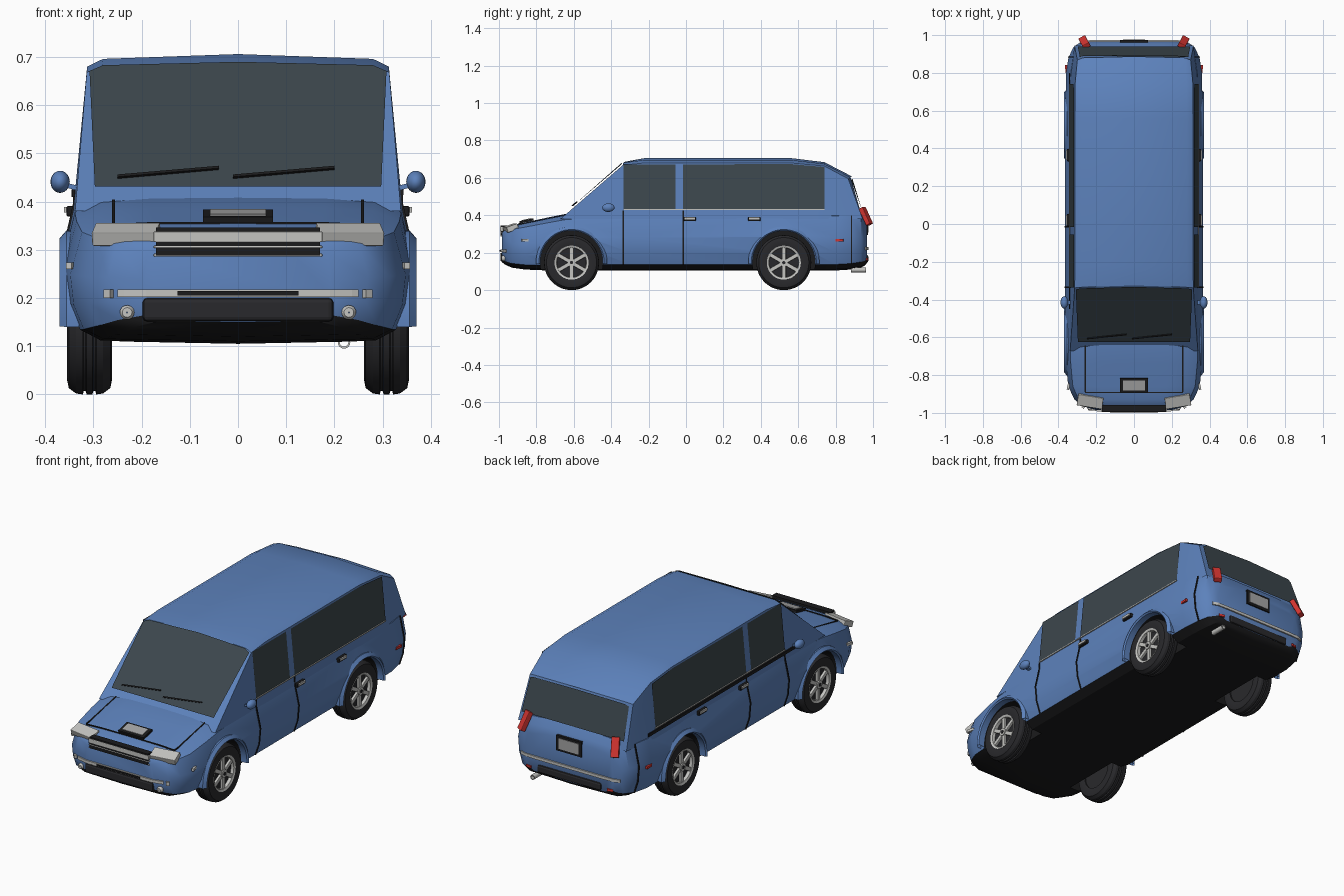
import bpy, bmesh
from math import sin, cos, pi, radians
from mathutils import Vector, Euler

if "Cube" in bpy.data.objects:
    bpy.data.objects.remove(bpy.data.objects["Cube"])


def material(name, rgb):
    m = bpy.data.materials.new(name)
    m.use_nodes = True
    m.diffuse_color = (*rgb, 1)
    m.node_tree.nodes["Principled BSDF"].inputs["Base Color"].default_value = (*rgb, 1)
    return m


BLUE = material("blue paint", (.108, .222, .5))
GLASS = material("tinted glass", (.045, .062, .073))
BLACK = material("black trim", (.011, .011, .012))
TYRE = material("tyre rubber", (.022, .022, .025))
SILVER = material("silver", (.55, .55, .53))
GREY = material("plate grey", (.38, .38, .38))
RED = material("red lamp", (.65, .035, .03))


def build(name, verts, faces, *mats, smooth=True):
    me = bpy.data.meshes.new(name)
    me.from_pydata([tuple(v) for v in verts], [], faces)
    bm = bmesh.new()
    bm.from_mesh(me)
    bmesh.ops.recalc_face_normals(bm, faces=bm.faces)
    bm.to_mesh(me)
    bm.free()
    for m in mats:
        me.materials.append(m)
    ob = bpy.data.objects.new(name, me)
    bpy.context.collection.objects.link(ob)
    if smooth:
        shade(ob)
    return ob


def shade(ob):
    bpy.ops.object.select_all(action='DESELECT')
    ob.select_set(True)
    bpy.context.view_layer.objects.active = ob
    bpy.ops.object.shade_smooth_by_angle(angle=radians(28))


def box(name, centre, size, mat, rot=(0, 0, 0), bevel=0):
    e = Euler([radians(a) for a in rot])
    h = Vector(size) / 2
    signs = [(x, y, z) for x in (-1, 1) for y in (-1, 1) for z in (-1, 1)]
    verts = [Vector(centre) + (e.to_matrix() @ Vector([a * b for a, b in zip(s, h)])) for s in signs]
    ob = build(name, verts, [(0, 1, 3, 2), (4, 6, 7, 5), (0, 4, 5, 1), (2, 3, 7, 6),
                             (0, 2, 6, 4), (1, 5, 7, 3)], mat, smooth=False)
    if bevel:
        b = ob.modifiers.new("rounded", 'BEVEL')
        b.width, b.segments = bevel, 2
    return ob


def strip(name, points, across, mat, thick=.006):
    """Thin band that follows points, with its width along one vector."""
    a = Vector(across) / 2
    verts = [Vector(p) + s * a for p in points for s in (-1, 1)]
    faces = [(2 * i, 2 * i + 1, 2 * i + 3, 2 * i + 2) for i in range(len(points) - 1)]
    ob = build(name, verts, faces, mat, smooth=False)
    so = ob.modifiers.new("thickness", 'SOLIDIFY')
    so.thickness, so.offset = thick, 0
    return ob


def lathe(name, profile, centre, mat, axis='x', a0=0, a1=2 * pi, n=40):
    """Spin (radius, offset) pairs round an axis through centre."""
    full = a1 - a0 > 6.28
    rows = n if full else n + 1
    k = len(profile)
    verts, faces = [], []
    for i in range(rows):
        a = a0 + (a1 - a0) * i / n
        for r, t in profile:
            off = (t, r * cos(a), r * sin(a)) if axis == 'x' else (r * cos(a), t, r * sin(a))
            verts.append(Vector(centre) + Vector(off))
    for i in range(n):
        j = (i + 1) % rows
        faces += [(i * k + p, i * k + (p + 1) % k, j * k + (p + 1) % k, j * k + p) for p in range(k)]
    return build(name, verts, faces, mat)


def disc(name, r, t0, t1, centre, mat, axis='x', n=32):
    return lathe(name, [(.0005, t0), (r, t0), (r, t1), (.0005, t1)], centre, mat, axis, n=n)


def both(points):
    """Mirror a half path over x = 0."""
    return [(-x, y, z) for x, y, z in reversed(points)] + list(points)


# Lower body: cross-sections lofted from nose to tail
SECTION = [(0, 1), (.5, .995), (.78, .975), (.93, .9), (1, .55), (.98, .3), (.92, .1), (.8, .02), (0, 0)]
STATIONS = [(-.985, .2, .15, .31), (-.965, .27, .135, .33), (-.93, .315, .12, .347), (-.86, .348, .11, .362),
            (-.74, .36, .105, .388), (-.64, .364, .105, .408), (-.3, .364, .105, .425), (.5, .364, .105, .43),
            (.8, .36, .105, .43), (.88, .347, .11, .43), (.935, .322, .12, .425), (.955, .295, .13, .39),
            (.967, .26, .145, .36)]


def section(w, zb, zt):
    return [(w * fx, zb + (zt - zb) * fz) for fx, fz in SECTION]


verts, faces = [], []
for y, w, zb, zt in STATIONS:
    half = section(w, zb, zt)
    verts += [(x, y, z) for x, z in half + [(-x, z) for x, z in half[-2:0:-1]]]
n = 2 * len(SECTION) - 2
for i in range(len(STATIONS) - 1):
    faces += [(i * n + p, i * n + (p + 1) % n, (i + 1) * n + (p + 1) % n, (i + 1) * n + p) for p in range(n)]
faces += [tuple(range(n)), tuple(range(len(verts) - n, len(verts)))]
body = build("lower_body", verts, faces, BLUE, BLACK, smooth=False)
for f in body.data.polygons:
    low = max(body.data.vertices[v].co.z for v in f.vertices)
    f.material_index = int(low < .18)

# Wheel wells cut from the body, with dark linings
WHEELS = [(s, y) for s in (1, -1) for y in (-.612, .523)]
cutters = []
for s, y in WHEELS:
    c = disc("well_cutter", .168, s * .23, s * .5, (0, y, .15), BLUE, n=48)
    c.data.materials.append(BLACK)
    for f in c.data.polygons:
        f.material_index = 1
    c.hide_render = True
    cutters.append(c)
    m = body.modifiers.new("well", 'BOOLEAN')
    m.object, m.operation, m.solver = c, 'DIFFERENCE', 'EXACT'
bpy.context.view_layer.update()
cut = bpy.data.meshes.new_from_object(body.evaluated_get(bpy.context.evaluated_depsgraph_get()))
body.modifiers.clear()
body.data = cut
for c in cutters:
    bpy.data.objects.remove(c)
shade(body)

# Cabin: base, shoulder, eave and ridge points at each station
CABIN = [[(.338, -.672, .38), (.314, -.338, .668), (.282, -.335, .681), (0, -.325, .687)],
         [(.342, -.22, .38), (.313, -.22, .68), (.28, -.22, .696), (0, -.22, .706)],
         [(.342, .56, .38), (.313, .56, .68), (.28, .56, .696), (0, .56, .706)],
         [(.342, .74, .38), (.312, .74, .663), (.278, .74, .675), (0, .74, .684)],
         [(.315, .945, .38), (.3, .868, .595), (.27, .88, .603), (0, .887, .608)]]
verts, faces = [], []
for row in CABIN:
    verts += row + [(-x, y, z) for x, y, z in row[2::-1]]
for i in range(4):
    faces += [(7 * i + p, 7 * i + p + 1, 7 * i + p + 8, 7 * i + p + 7) for p in range(6)]
faces += [tuple(range(7)), tuple(range(28, 35))]
build("cabin", verts, faces, BLUE)


def side_x(z):
    return .342 - (z - .38) * .029 / .3


# Windscreen, rear window and side windows
def pane(name, pts, offset):
    top = [Vector(p) + Vector(offset) for p in pts]
    build(name, top, [tuple(range(len(top)))], GLASS, smooth=False)


pane("windscreen", both([(.297, -.62, .425), (.308, -.34, .665), (.28, -.335, .677), (0, -.327, .684)]),
     (0, -.006, .006))
pane("rear_window", both([(.298, .934, .425), (.287, .877, .585), (.265, .883, .594), (0, .889, .6)]),
     (0, .007, .002))
for s in (1, -1):
    for name, y0, y1 in (("front_side_window", -.335, -.055), ("rear_side_window", -.015, .74)):
        top = [(y0, .672), (y1, .672)] if y1 < 0 else [(y0, .672), (.56, .674), (y1, .658)]
        outline = [(y1, .435), (y0, .435)] + top
        pane(name, [(s * side_x(z), y, z) for y, z in outline], (s * .004, 0, 0))
    strip("window_sill", [(s * .341, -.335, .432), (s * .341, .74, .432)], (0, 0, .005), SILVER)

    # Door seams, handles, markers and mirrors
    wall = [(s * (x + .001), z) for x, z in section(.364, .105, .427)[3:7]]
    for y in (-.335, -.015):
        strip("door_seam", [(s * .34, y, .425)] + [(x, y, z) for x, z in wall], (0, .007, 0), BLACK)
    strip("tail_seam", [(s * x, .885, z) for x, z in section(.347, .11, .43)[3:7]], (0, .006, 0), BLACK)
    for y in (.02, .365):
        box("door_handle", (s * .347, y, .38), (.018, .066, .022), BLACK, bevel=.004)
        box("door_handle_grip", (s * .355, y, .383), (.012, .054, .012), SILVER)
    box("front_marker", (s * .347, -.86, .267), (.012, .036, .014), SILVER, (0, 0, s * 13))
    box("rear_marker", (s * .358, .82, .267), (.012, .042, .013), RED, (0, 0, s * -5))
    bpy.ops.mesh.primitive_uv_sphere_add(segments=20, ring_count=12, location=(s * .369, -.415, .441))
    mirror = bpy.context.object
    mirror.name, mirror.scale = "door_mirror", (.02, .033, .023)
    mirror.data.materials.append(BLUE)
    shade(mirror)
    box("mirror_arm", (s * .345, -.415, .431), (.04, .02, .01), BLUE, (0, s * -15, 0))

    # Lamps
    box("headlamp", (s * .232, -.937, .332), (.135, .062, .03), SILVER, (20, 0, s * 9), .003)
    lathe("fog_lamp", [(.001, -.012), (.01, -.012), (.015, -.004), (.015, .04), (.001, .04)],
          (s * .23, -.975, .17), SILVER, 'y', n=20)
    box("bumper_marker", (s * .268, -.967, .209), (.016, .016, .018), SILVER, (0, 0, s * 35))
    box("tail_lamp", (s * .262, .962, .395), (.04, .026, .1), RED, (27, 0, s * -28), .004)

    # Bonnet seams
    strip("bonnet_seam", [(s * .258, y, z + .001) for y, z in
                          ((-.89, .352), (-.86, .356), (-.74, .38), (-.64, .401))], (.006, 0, 0), BLACK)

# Bonnet front seam, grille, bumper trim and front plate
strip("bonnet_front_seam", both([(.17, -.893, .355), (.258, -.893, .351)]), (0, .006, 0), BLACK)
box("grille_back", (0, -.975, .317), (.34, .035, .058), BLACK)
for z, h, d in ((.327, .022, .994), (.289, .006, .992), (.306, .005, .993)):
    box("grille_bar", (0, -d + .008, z), (.35, .016, h), SILVER, bevel=.002)
strip("bumper_strip", both([(.19, -.988, .21), (.235, -.978, .21), (.248, -.973, .21)]),
      (0, 0, .015), SILVER, .009)
strip("bumper_strip_inset", [(-.126, -.994, .21), (.126, -.994, .21)], (0, 0, .009), BLACK)
box("lower_intake", (0, -.973, .176), (.396, .04, .05), TYRE, bevel=.01)
box("front_plate_frame", (0, -.853, .37), (.146, .076, .012), BLACK, (12, 0, 0))
box("front_plate", (0, -.854, .376), (.116, .052, .007), GREY, (12, 0, 0))

# Tail plate, trim, bumper and exhaust
box("rear_plate_frame", (0, .967, .335), (.146, .014, .08), BLACK)
box("rear_plate", (0, .973, .335), (.116, .008, .056), GREY)
strip("rear_bumper_strip", both([(.2, .97, .222), (.262, .967, .222), (.288, .957, .222)]),
      (0, 0, .015), SILVER, .009)
box("rear_lower_insert", (0, .957, .168), (.37, .036, .042), TYRE, bevel=.01)
for s in (1, -1):
    box("rear_reflector", (s * .235, .962, .165), (.03, .02, .012), RED, (0, 0, s * -15))
lathe("exhaust", [(.009, -.04), (.013, -.04), (.013, .04), (.009, .04)], (.22, .922, .108), SILVER, 'y', n=16)

# Wipers and the dark moulding on the right flank
for x0 in (-.25, -.01):
    strip("wiper", [(x0, -.607, .452), (x0 + .21, -.585, .47)], (0, .004, .005), BLACK, .006)
strip("flank_moulding", [(-.341, -.45, .417), (-.342, .8, .417)], (0, 0, .016), BLACK, .006)

# Wheels: tyre, dark dish, rim ring, spokes and hub, with a body-colour arch lip
TYRE_HALF = [(.09, .042), (.115, .047), (.134, .043), (.145, .028), (.147, .014), (.14, .012), (.14, .008), (.147, .006)]
TREAD = TYRE_HALF + [(r, -t) for r, t in reversed(TYRE_HALF)]
for s, y in WHEELS:
    hub = (s * .308, y, .147)
    lathe("tyre", TREAD, hub, TYRE, n=48)
    disc("wheel_dish", .092, -s * .035, s * .024, hub, TYRE)
    lathe("rim_ring", [(.078, s * .02), (.08, s * .04), (.091, s * .044), (.092, s * .02)], hub, SILVER)
    for k in range(6):
        a = k * pi / 3 + pi / 6
        box("spoke", (hub[0] + s * .031, y + .046 * cos(a), hub[2] + .046 * sin(a)),
            (.014, .076, .021), SILVER, (k * 60 + 30, 0, 0), .003)
    disc("hub_cap", .021, s * .03, s * .043, hub, SILVER, n=20)
    disc("hub_centre", .009, s * .04, s * .046, hub, TYRE, n=12)
    lathe("arch_lip", [(.167, s * .33), (.167, s * .363), (.174, s * .37), (.19, s * .356), (.19, s * .33)],
          (0, y, .15), BLUE, 'x', radians(-3), radians(183), 32)
